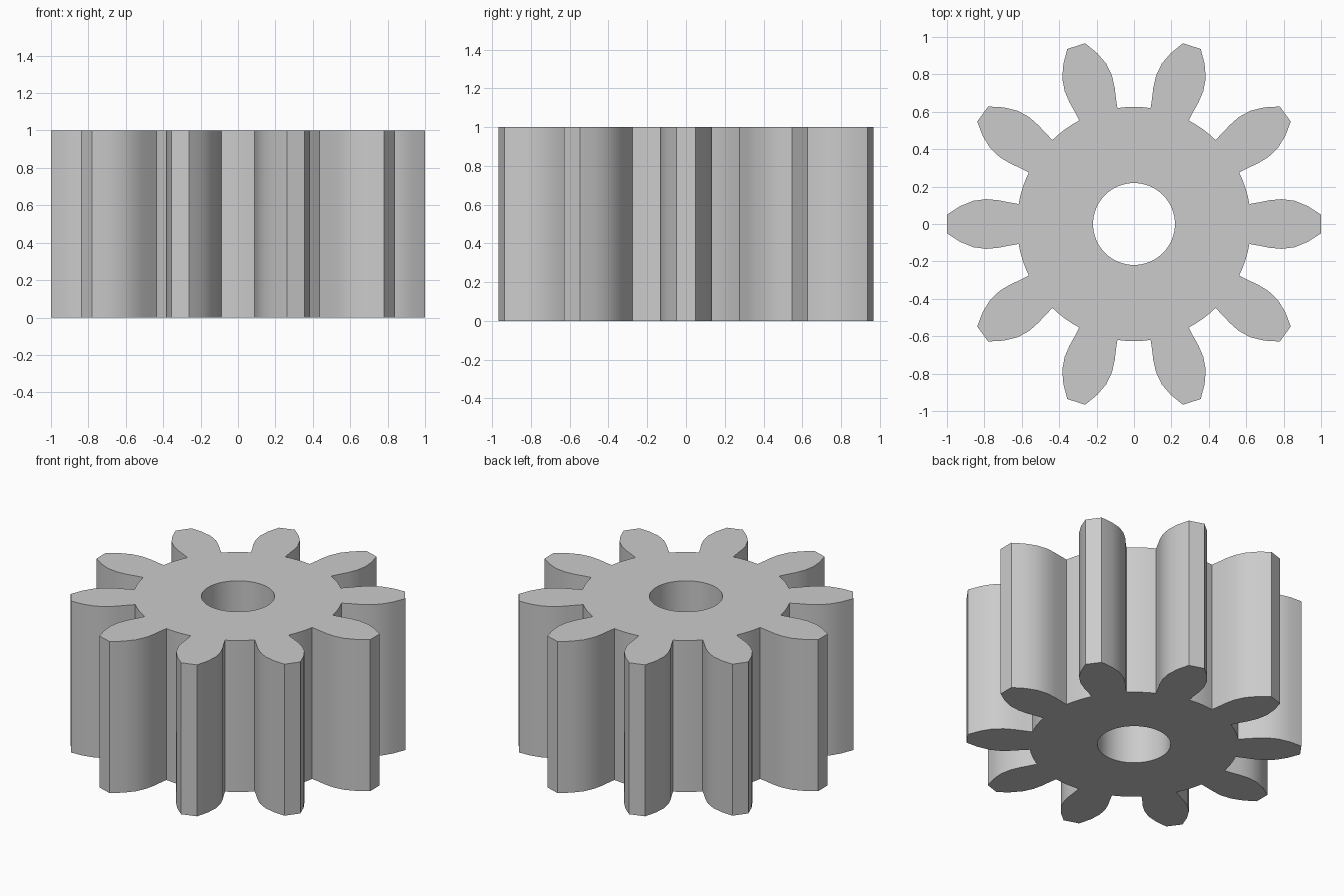
import bpy
import bmesh
from math import atan2, cos, hypot, pi, radians, sin, tau

cube = bpy.data.objects.get("Cube")
if cube:
    bpy.data.objects.remove(cube, do_unlink=True)

TEETH = 10
HEIGHT = 1.0
BORE_RADIUS = 0.219
BORE_SIDES = 64
ROOT_STEPS = 4

# Half a tooth, from root to tip: (distance from axis, half width)
FLANK = [(0.617, 0.107), (0.67, 0.116), (0.725, 0.127), (0.79, 0.133),
         (0.86, 0.124), (0.93, 0.095), (1.0, 0.05)]


def polar(radius, angle):
    return (radius * cos(angle), radius * sin(angle), 0)


def gear_outline():
    points = []
    pitch = tau / TEETH
    root_radius = hypot(*FLANK[0])
    root_angle = atan2(FLANK[0][1], FLANK[0][0])
    tooth = [(r, -w) for r, w in FLANK] + [(r, w) for r, w in reversed(FLANK)]
    for i in range(TEETH):
        turn = i * pitch
        points += [polar(hypot(r, w), atan2(w, r) + turn) for r, w in tooth]
        # Curved gap floor between this tooth and the next
        gap = pitch - 2 * root_angle
        points += [polar(root_radius, turn + root_angle + gap * k / ROOT_STEPS)
                   for k in range(1, ROOT_STEPS)]
    return points


def add_loop(bm, points):
    verts = [bm.verts.new(p) for p in points]
    return [bm.edges.new((a, b)) for a, b in zip(verts, verts[1:] + verts[:1])]


# Flat gear section with bore, extruded upward
bm = bmesh.new()
edges = add_loop(bm, gear_outline())
edges += add_loop(bm, [polar(BORE_RADIUS, tau * i / BORE_SIDES)
                       for i in range(BORE_SIDES)])
bmesh.ops.triangle_fill(bm, edges=edges, use_beauty=True, normal=(0, 0, 1))
top = bmesh.ops.extrude_face_region(bm, geom=bm.faces[:], use_keep_orig=True)
bmesh.ops.translate(bm, vec=(0, 0, HEIGHT),
                    verts=[g for g in top["geom"]
                           if isinstance(g, bmesh.types.BMVert)])
bmesh.ops.recalc_face_normals(bm, faces=bm.faces[:])
mesh = bpy.data.meshes.new("spur_gear")
bm.to_mesh(mesh)
bm.free()

gear = bpy.data.objects.new("spur_gear", mesh)
bpy.context.collection.objects.link(gear)

# Plain grey finish
grey = (0.6, 0.6, 0.6, 1)
material = bpy.data.materials.new("light_grey")
material.use_nodes = True
material.diffuse_color = grey
material.node_tree.nodes["Principled BSDF"].inputs["Base Color"].default_value = grey
mesh.materials.append(material)

# Smooth flanks and bore, crisp corners
bpy.ops.object.select_all(action="DESELECT")
gear.select_set(True)
bpy.context.view_layer.objects.active = gear
bpy.ops.object.shade_smooth_by_angle(angle=radians(25))
